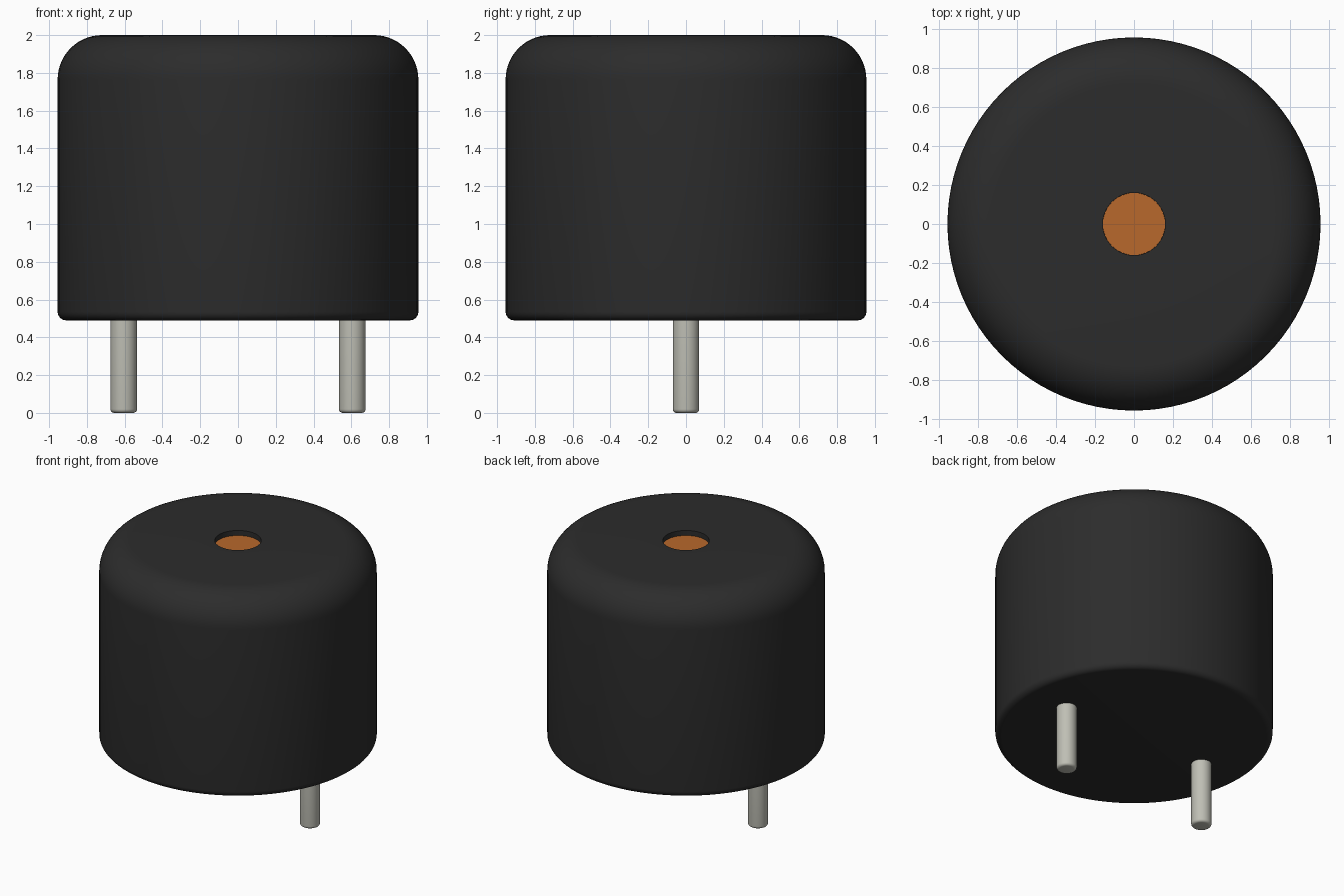
import bpy, bmesh
from math import sin, cos, pi, radians

if "Cube" in bpy.data.objects:
    bpy.data.objects.remove(bpy.data.objects["Cube"])


def material(name, color):
    m = bpy.data.materials.new(name)
    m.diffuse_color = color
    m.use_nodes = True
    m.node_tree.nodes["Principled BSDF"].inputs["Base Color"].default_value = m.diffuse_color
    return m


def arc(cx, cz, r, a0, a1, n):
    """Points (radius, z) along a rounded corner, angles in degrees."""
    return [(cx + r * cos(radians(a0 + (a1 - a0) * i / n)),
             cz + r * sin(radians(a0 + (a1 - a0) * i / n))) for i in range(n + 1)]


def lathe(name, profile, sides, mat, x=0.0):
    """Revolve a profile running from bottom axis to top axis around z."""
    bm = bmesh.new()
    verts = [bm.verts.new((r, 0, z)) for r, z in profile]
    edges = [bm.edges.new(pair) for pair in zip(verts, verts[1:])]
    bmesh.ops.spin(bm, geom=verts + edges, axis=(0, 0, 1), cent=(0, 0, 0),
                   angle=2 * pi, steps=sides, use_merge=True)
    bmesh.ops.remove_doubles(bm, verts=bm.verts, dist=1e-5)
    bmesh.ops.recalc_face_normals(bm, faces=bm.faces)
    me = bpy.data.meshes.new(name)
    bm.to_mesh(me)
    bm.free()
    me.materials.append(mat)
    ob = bpy.data.objects.new(name, me)
    ob.location.x = x
    bpy.context.collection.objects.link(ob)
    bpy.ops.object.select_all(action='DESELECT')
    ob.select_set(True)
    bpy.context.view_layer.objects.active = ob
    bpy.ops.object.shade_smooth_by_angle(angle=radians(35))
    return ob


black = material("black_plastic", (0.025, 0.025, 0.025, 1))
copper = material("copper", (0.48, 0.14, 0.025, 1))
tin = material("tinned_metal", (0.52, 0.52, 0.46, 1))

R, BOTTOM, TOP, HOLE = 0.955, 0.49, 2.0, 0.16
LOW, HIGH = 0.045, 0.235

# Housing: rounded can with a sound hole recessed in the top
lathe("housing",
      [(0, BOTTOM)]
      + arc(R - LOW, BOTTOM + LOW, LOW, -90, 0, 6)
      + arc(R - HIGH, TOP - HIGH, HIGH, 0, 90, 14)
      + [(HOLE, TOP), (HOLE, 1.94), (0, 1.94)], 96, black)

# Diaphragm: coloured disc at the bottom of the sound hole
lathe("diaphragm", [(0, 1.945), (HOLE - 0.0005, 1.945), (HOLE - 0.0005, 1.962), (0, 1.962)],
      96, copper)

# Pins: two round legs with softened tips
for side, x in (("left", -0.605), ("right", 0.605)):
    lathe(side + "_pin", [(0, 0)] + arc(0.05, 0.02, 0.02, -90, 0, 5)
          + [(0.07, BOTTOM + 0.01), (0, BOTTOM + 0.01)], 32, tin, x)
